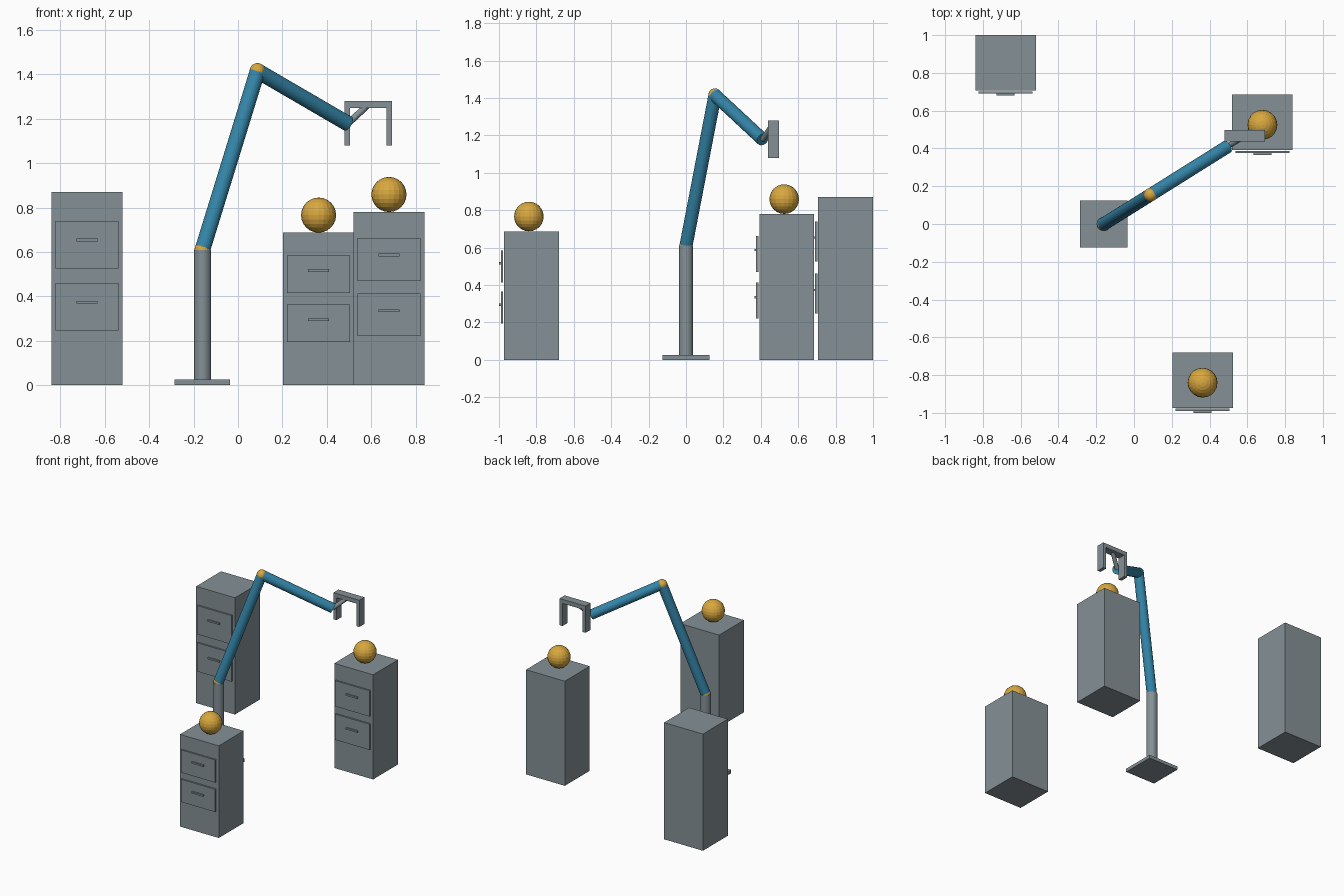
import bpy
from mathutils import Vector

if "Cube" in bpy.data.objects:
    bpy.data.objects.remove(bpy.data.objects["Cube"])


def material(name, rgb):
    m = bpy.data.materials.new(name)
    m.diffuse_color = (*rgb, 1)
    m.use_nodes = True
    m.node_tree.nodes["Principled BSDF"].inputs["Base Color"].default_value = m.diffuse_color
    return m


GREY = material("steel grey", (0.235, 0.285, 0.305))
BLUE = material("arm blue", (0.035, 0.24, 0.40))
GOLD = material("joint gold", (0.69, 0.39, 0.05))


def finish(name, mat):
    ob = bpy.context.object
    ob.name = name
    ob.data.materials.append(mat)
    return ob


def box(name, x0, x1, y0, y1, z0, z1, mat=GREY):
    bpy.ops.mesh.primitive_cube_add(
        size=1, location=((x0 + x1) / 2, (y0 + y1) / 2, (z0 + z1) / 2))
    ob = finish(name, mat)
    ob.scale = (x1 - x0, y1 - y0, z1 - z0)
    return ob


def rod(name, a, b, r, mat):
    a, b = Vector(a), Vector(b)
    d = b - a
    bpy.ops.mesh.primitive_cylinder_add(
        vertices=24, radius=r, depth=d.length, location=(a + b) / 2)
    ob = finish(name, mat)
    ob.rotation_euler = d.to_track_quat('Z', 'Y').to_euler()
    return ob


def ball(name, p, r):
    bpy.ops.mesh.primitive_uv_sphere_add(segments=20, ring_count=12, radius=r, location=p)
    return finish(name, GOLD)


# Cabinet with two drawers on its front, fitted in a 0.32 square footprint
def cabinet(name, x, y, h):
    front = y - 0.16
    box(name + "_body", x - 0.16, x + 0.16, front + 0.027, y + 0.16, 0, h)
    for level, mid, grip in (("upper", 0.726, 0.752), ("lower", 0.407, 0.429)):
        box(f"{name}_{level}_drawer", x - 0.142, x + 0.142, front + 0.010, front + 0.022,
            (mid - 0.123) * h, (mid + 0.123) * h)
        box(f"{name}_{level}_handle", x - 0.048, x + 0.048, front, front + 0.010,
            grip * h - 0.006, grip * h + 0.006)


for name, x, y, h, has_ball in (("back_left_cabinet", -0.68, 0.84, 0.87, False),
                                ("back_right_cabinet", 0.68, 0.525, 0.78, True),
                                ("front_cabinet", 0.363, -0.84, 0.687, True)):
    cabinet(name, x, y, h)
    if has_ball:
        ball(name + "_ball", (x, y, h + 0.079), 0.079)

# Robot arm: base, post, two links and joints
shoulder = (-0.16, 0, 0.61)
elbow = (0.088, 0.155, 1.415)
wrist = (0.495, 0.41, 1.178)
palm = (0.587, 0.468, 1.264)
box("base_plate", -0.285, -0.035, -0.125, 0.125, 0, 0.025)
rod("post", (-0.16, 0, 0.02), shoulder, 0.038, GREY)
rod("upper_arm", shoulder, elbow, 0.035, BLUE)
rod("forearm", elbow, wrist, 0.035, BLUE)
ball("shoulder_joint", shoulder, 0.036)
ball("elbow_joint", elbow, 0.036)
rod("wrist_rod", wrist, palm, 0.015, GREY)

# Gripper
box("gripper_palm", 0.48, 0.694, 0.438, 0.498, 1.248, 1.279)
for side, x in (("left", 0.48), ("right", 0.669)):
    box(side + "_finger", x, x + 0.025, 0.438, 0.498, 1.08, 1.25)
